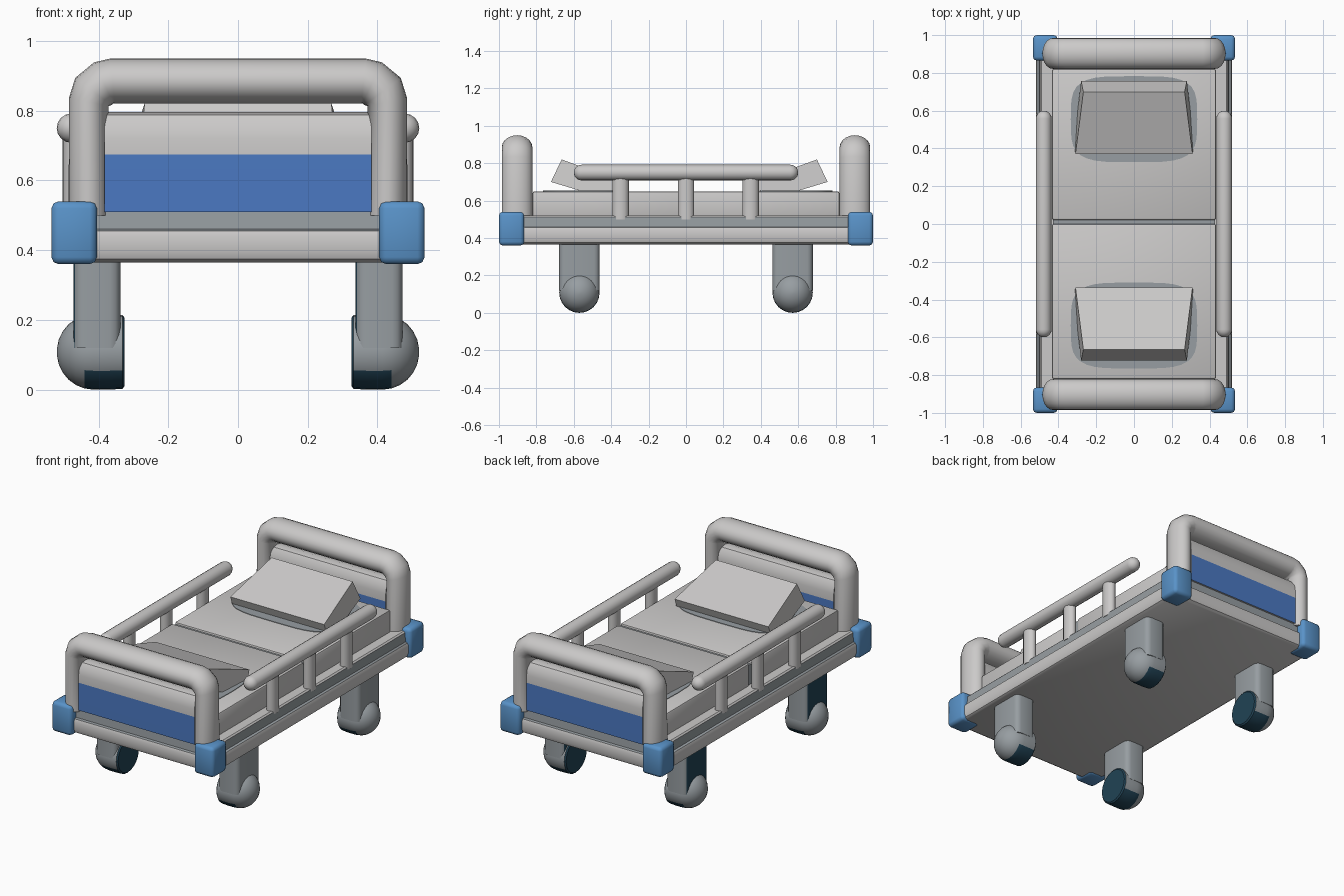
import bpy, bmesh, math
from mathutils import Vector, Matrix

if "Cube" in bpy.data.objects:
    bpy.data.objects.remove(bpy.data.objects["Cube"])


def material(name, rgb):
    m = bpy.data.materials.new(name)
    m.use_nodes = True
    m.diffuse_color = (*rgb, 1)
    m.node_tree.nodes["Principled BSDF"].inputs["Base Color"].default_value = (*rgb, 1)
    return m


WHITE = material("off_white", (0.60, 0.59, 0.585))
GREY = material("cool_grey", (0.31, 0.34, 0.36))
BLUE = material("panel_blue", (0.07, 0.19, 0.54))
SKY = material("bumper_blue", (0.10, 0.29, 0.58))
TEAL = material("dark_teal", (0.015, 0.055, 0.09))


def finish(name, bm, mats, rule=None, angle=35):
    """Turn a bmesh into an object; rule(centre, normal) picks a material slot."""
    bmesh.ops.recalc_face_normals(bm, faces=bm.faces)
    bm.normal_update()
    if rule:
        for f in bm.faces:
            f.material_index = rule(f.calc_center_median(), f.normal)
    mesh = bpy.data.meshes.new(name)
    bm.to_mesh(mesh)
    bm.free()
    for m in mats:
        mesh.materials.append(m)
    ob = bpy.data.objects.new(name, mesh)
    bpy.context.collection.objects.link(ob)
    bpy.ops.object.select_all(action='DESELECT')
    ob.select_set(True)
    bpy.context.view_layer.objects.active = ob
    bpy.ops.object.shade_smooth_by_angle(angle=math.radians(angle))
    return ob


def box_bm(lo, hi, bevel=0.0, segments=2, upright_only=False):
    lo, hi = Vector(lo), Vector(hi)
    bm = bmesh.new()
    bmesh.ops.create_cube(bm, size=1)
    for v in bm.verts:
        v.co = (lo + hi) / 2 + v.co * (hi - lo)
    if bevel:
        edges = [e for e in bm.edges if not upright_only
                 or abs(e.verts[0].co.z - e.verts[1].co.z) > 0.01]
        bmesh.ops.bevel(bm, geom=edges, offset=bevel, segments=segments,
                        profile=0.5, affect='EDGES')
    return bm


def loft(rings, closed_ends=True):
    """Skin a list of equal-length point rings."""
    bm = bmesh.new()
    rows = [[bm.verts.new(p) for p in ring] for ring in rings]
    n = len(rows[0])
    for a, b in zip(rows, rows[1:]):
        for i in range(n):
            j = (i + 1) % n
            bm.faces.new((a[i], a[j], b[j], b[i]))
    if closed_ends:
        bm.faces.new(rows[0])
        bm.faces.new(rows[-1])
    return bm


# Bed frame: stacked rectangles with a recessed grey band near the top
levels = [(0.025, 0.365), (0.008, 0.375), (0, 0.395), (0, 0.44), (0.006, 0.455),
          (0.018, 0.46), (0.022, 0.512), (0.03, 0.52)]
frame = loft([[(sx * (0.52 - d), sy * (0.97 - d), z)
               for sx, sy in ((1, 1), (-1, 1), (-1, -1), (1, -1))] for d, z in levels])
finish("bed_frame", frame, [WHITE, GREY], lambda c, n: int(0.456 < c.z < 0.515))

# Corner bumpers
for sx in (-1, 1):
    for sy in (-1, 1):
        bm = box_bm((0.405, 0.865, 0.36), (0.535, 1.0, 0.54), 0.02)
        for v in bm.verts:
            v.co.x *= sx
            v.co.y *= sy
        finish("corner_bumper", bm, [SKY], angle=50)

# End boards: bent tube hoop plus a filled panel
half = [(0.428, 0.50), (0.428, 0.825), (0.415, 0.855), (0.385, 0.88), (0.36, 0.885)]
path = [Vector(p) for p in half] + [Vector((-x, z)) for x, z in reversed(half)]
for sy, label in ((-1, "foot"), (1, "head")):
    rings = []
    for i, p in enumerate(path):
        d_in = (p - path[max(i - 1, 0)]).normalized() if i else (path[1] - p).normalized()
        d_out = (path[i + 1] - p).normalized() if i + 1 < len(path) else d_in
        t = (d_in + d_out).normalized()
        out = Vector((t.y, -t.x))
        r = 0.058 if p.y < 0.83 else 0.065
        ring = []
        for k in range(20):
            a = math.tau * k / 20
            q = p + out * (r * math.cos(a))
            ring.append((q.x, sy * 0.903 + 0.082 * math.sin(a), q.y))
        rings.append(ring)
    finish(label + "_hoop", loft(rings), [WHITE], angle=60)

    side = [(0.056, 0.51), (0.056, 0.675), (0.055, 0.72), (0.048, 0.76), (0.03, 0.788), (0.0, 0.796)]
    outline = side + [(-y, z) for y, z in reversed(side[:-1])]
    panel = loft([[(x, sy * 0.903 + y, z) for y, z in outline] for x in (-0.383, 0.383)])
    finish(label + "_panel", panel, [WHITE, BLUE],
           lambda c, n: int(c.z < 0.675 and abs(n.y) > 0.9))

# Mattress in two halves with a grey seam between
for name, y0, y1 in (("mattress_foot", -0.82, 0.0), ("mattress_head", 0.022, 0.82)):
    bm = box_bm((-0.435, y0, 0.50), (0.435, y1, 0.65), 0.01)
    finish(name, bm, [WHITE])
finish("mattress_seam", box_bm((-0.43, -0.012, 0.51), (0.43, 0.034, 0.638)), [GREY])

# Tilted wedge cushions, each on a soft grey patch
profile = [(0.37, 0.70, 0.31), (0.70, 0.82, 0.268), (0.757, 0.70, 0.28),
           (0.585, 0.648, 0.30), (0.39, 0.648, 0.312)]
for sy, shift, label in ((1, 0.0, "head"), (-1, -0.035, "foot")):
    bm = loft([[(s * w, sy * (y + shift), z) for y, z, w in profile] for s in (-1, 1)])
    finish(label + "_cushion", bm, [WHITE], angle=20)

    ring = []
    for k in range(32):
        a = math.tau * k / 32
        c, s = math.cos(a), math.sin(a)
        ring.append((0.335 * math.copysign(abs(c) ** 0.5, c),
                     sy * (0.555 + shift / 2) + 0.228 * math.copysign(abs(s) ** 0.5, s)))
    patch = loft([[(x, y, z) for x, y in ring] for z in (0.648, 0.653)])
    finish(label + "_cushion_patch", patch, [GREY])

# Side rails with rounded ends, each on three posts
for sx in (-1, 1):
    steps = [(-0.6 + 0.042 * (1 - math.cos(a)), 0.042 * math.sin(a))
             for a in (0.15, 0.5, 0.9, 1.25, math.pi / 2)]
    steps += [(-y, r) for y, r in reversed(steps)]
    rail = loft([[(sx * 0.478 + r * math.cos(math.tau * k / 16), y,
                   0.75 + r * math.sin(math.tau * k / 16)) for k in range(16)]
                 for y, r in steps])
    finish("side_rail", rail, [WHITE], angle=60)
    for y in (-0.35, 0, 0.345):
        post = loft([[(sx * 0.474 + 0.03 * math.cos(math.tau * k / 12),
                       y + 0.044 * math.sin(math.tau * k / 12), z) for k in range(12)]
                     for z in (0.50, 0.74)])
        finish("rail_post", post, [WHITE], angle=50)

# Legs and domed castors, dark on the inward side
for sx in (-1, 1):
    for sy in (-1, 1):
        leg = box_bm((0.337, sy * 0.57 - 0.108, 0.12), (0.472, sy * 0.57 + 0.108, 0.375),
                     0.03, 3, upright_only=True)
        for v in leg.verts:
            v.co.x *= sx
        finish("leg", leg, [GREY, TEAL], lambda c, n: int(n.x * sx < -0.8), angle=40)

        turned = [(0.325, 0.098), (0.332, 0.106), (0.37, 0.108), (0.415, 0.108)]
        turned += [(0.415 + 0.105 * math.sin(a), 0.108 * math.cos(a))
                   for a in (0.25, 0.5, 0.75, 1.0, 1.25, 1.5)]
        castor = loft([[(sx * x, sy * 0.57 + r * math.cos(math.tau * k / 24),
                         0.108 + r * math.sin(math.tau * k / 24)) for k in range(24)]
                       for x, r in turned])
        finish("castor", castor, [GREY, TEAL],
               lambda c, n: int(n.x * sx < -0.3 or (n.z < -0.6 and abs(c.x) < 0.45)))
